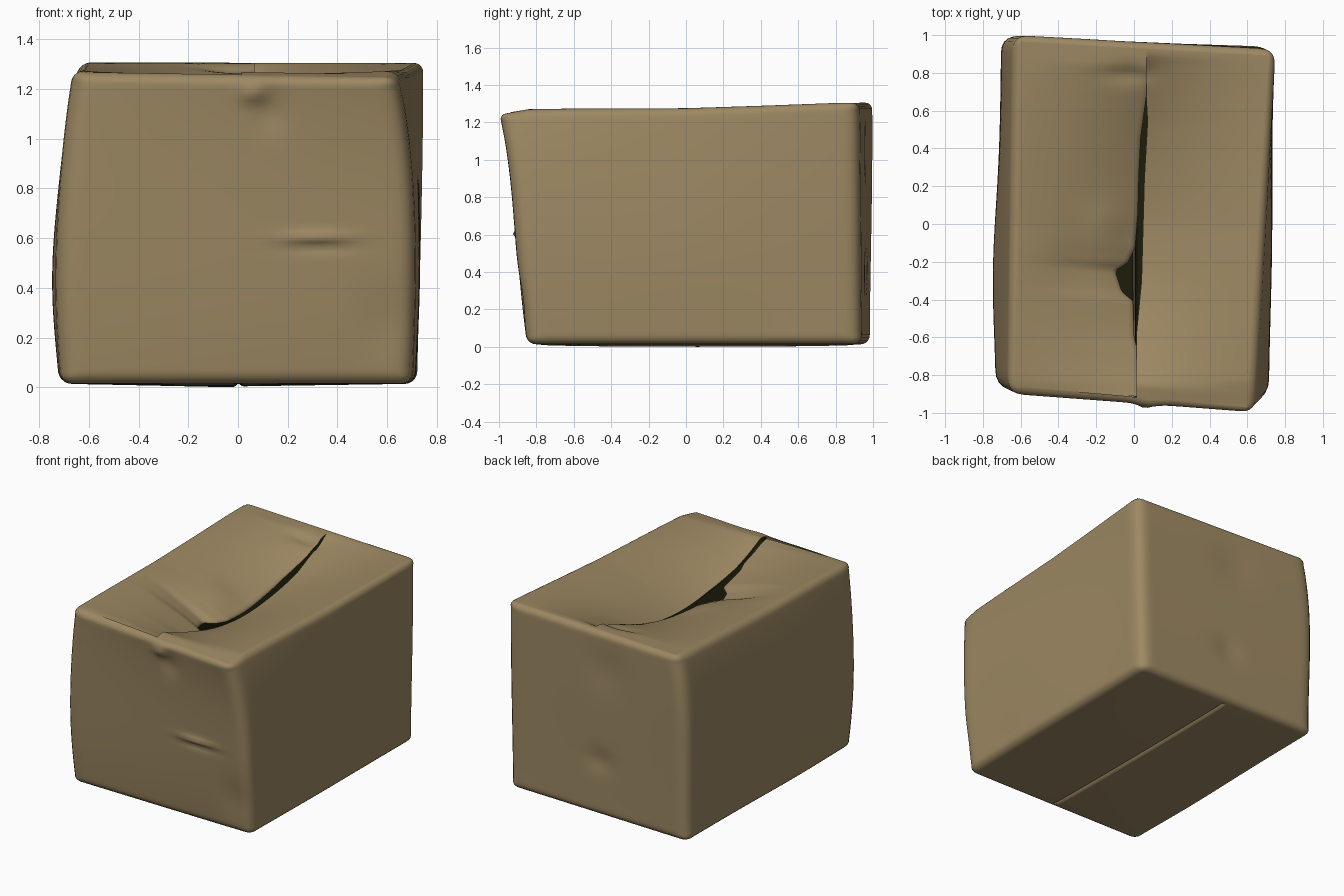
import bpy, math
from mathutils import Vector

if "Cube" in bpy.data.objects:
    bpy.data.objects.remove(bpy.data.objects["Cube"])


def material(name, rgb):
    m = bpy.data.materials.new(name)
    m.diffuse_color = (*rgb, 1)
    m.use_nodes = True
    m.node_tree.nodes["Principled BSDF"].inputs["Base Color"].default_value = m.diffuse_color
    return m


CARD = material("cardboard", (0.335, 0.246, 0.123))
DARK = material("dark_inside", (0.012, 0.0125, 0.0035))

# Corner outlines (front left, front right, back right, back left) by height
LEVELS = [
    (0.00, [(-.71, -.83), (.70, -.85), (.72, .94), (-.70, .985)]),
    (0.30, [(-.725, -.86), (.712, -.90), (.73, .935), (-.70, .99)]),
    (0.75, [(-.705, -.885), (.69, -.95), (.745, .93), (-.69, 1.0)]),
    (1.00, [(-.665, -.90), (.635, -1.005), (.75, .925), (-.635, 1.0)]),
]

# Dents, folds and bulges: centre, reach, push
DENTS = [
    ((.31, -.94, .60), (.13, .3, .022), (0, -.022, 0)),
    ((.33, -.94, .565), (.13, .3, .02), (0, .012, 0)),
    ((.06, -.95, 1.18), (.05, .3, .035), (0, -.025, 0)),
    ((.13, -.95, 1.10), (.06, .3, .08), (0, .015, 0)),
    ((.08, -.98, 1.25), (.07, .08, .05), (0, -.015, 0)),
    ((.60, -.92, .25), (.12, .3, .15), (0, .015, 0)),
    ((-.74, -.25, .40), (.2, .5, .4), (-.03, 0, 0)),
    ((.72, -.10, .40), (.2, .5, .4), (.01, 0, 0)),
    ((0, .98, .40), (.10, .2, .08), (0, -.014, 0)),
    ((-.05, .98, 1.05), (.15, .2, .15), (0, -.010, 0)),
    ((-.03, .80, 1.24), (.13, .05, .2), (0, 0, -.025)),
    ((-.15, 0, 1.12), (.12, .12, .2), (0, 0, .015)),
    ((-.30, -.20, 1.2), (.15, .15, .2), (0, 0, -.012)),
]


def battered(p):
    out = Vector(p)
    for c, r, d in DENTS:
        q = sum(((p[k] - c[k]) / r[k]) ** 2 for k in range(3))
        if q < 9:
            out += Vector(d) * math.exp(-q)
    return out


def interp(table, x):
    if x <= table[0][0]:
        return table[0][1]
    for (a, fa), (b, fb) in zip(table, table[1:]):
        if x <= b:
            return fa + (fb - fa) * (x - a) / (b - a)
    return table[-1][1]


def smooth_fit(table, x):
    """Cubic curve through the four level values."""
    total = 0
    for i, (a, f) in enumerate(table):
        for j, (b, _) in enumerate(table):
            if i != j:
                f *= (x - b) / (a - b)
        total += f
    return total


TOP = [(-1.0, 1.243), (-.95, 1.25), (-.9, 1.26), (-.84, 1.271), (-.6, 1.274), (0, 1.276),
       (.4, 1.289), (.8, 1.304), (1.0, 1.306)]


def top_z(y):
    return interp(TOP, y)


def corners(t, inset):
    res = []
    for i in range(4):
        x = smooth_fit([(h, c[i][0]) for h, c in LEVELS], t)
        y = smooth_fit([(h, c[i][1]) for h, c in LEVELS], t)
        res.append(Vector((x - math.copysign(inset, x), y - math.copysign(inset, y))))
    return res


def ring(t, inset, radius):
    """Rounded four-sided outline, counter-clockwise from above."""
    cs, pts = corners(t, inset), []
    for i in range(4):
        c, prev, nxt = cs[i], cs[i - 1], cs[(i + 1) % 4]
        a = c + (prev - c).normalized() * radius
        b = c + (nxt - c).normalized() * radius
        for k in range(6):
            s = k / 5
            pts.append(a * (1 - s) ** 2 + c * 2 * s * (1 - s) + b * s * s)
        end = nxt + (c - nxt).normalized() * radius
        pts += [b.lerp(end, k / 40) for k in range(1, 40)]
    return pts


def sheet(name, rows, closed=False, flip=False, thickness=0.02):
    """Card sheet from rows of points, dark on the inner face."""
    n = len(rows[0])
    verts = [battered(p) for r in rows for p in r]
    faces = []
    for i in range(len(rows) - 1):
        for j in range(n if closed else n - 1):
            k = (j + 1) % n
            f = (i * n + j, i * n + k, (i + 1) * n + k, (i + 1) * n + j)
            faces.append(f[::-1] if flip else f)
    me = bpy.data.meshes.new(name)
    me.from_pydata(verts, [], faces)
    me.materials.append(CARD)
    me.materials.append(DARK)
    for p in me.polygons:
        p.use_smooth = True
    ob = bpy.data.objects.new(name, me)
    bpy.context.collection.objects.link(ob)
    mod = ob.modifiers.new("card_thickness", "SOLIDIFY")
    mod.thickness, mod.offset, mod.material_offset = thickness, -1, 1
    mod.use_rim = False
    return ob


# Box walls, with rolled top and bottom edges
R_BOT, R_TOP, BASE, LAP = 0.05, 0.04, 0.014, 0.006
steps = []
for k in range(6):
    a = math.pi / 2 * k / 5
    steps.append((BASE + R_BOT * (1 - math.cos(a)), R_BOT * (1 - math.sin(a)), 0.02 + 0.07 * k / 5))
lo, hi = BASE + R_BOT, 1.277 - R_TOP
steps += [(lo + (hi - lo) * k / 56, 0, 0.09) for k in range(1, 57)]
for k in range(1, 6):
    a = math.pi / 2 * k / 5
    steps.append((hi + R_TOP * math.sin(a), R_TOP * (1 - math.cos(a)), 0.09 - 0.07 * k / 5))
rows = []
for z, inset, rad in steps:
    t = z / 1.277
    rows.append([(p.x, p.y, z + t * t * (top_z(p.y) - 1.277)) for p in ring(t, inset, rad)])
sheet("box_walls", rows, closed=True)

# Sagging top flaps; the left one has a torn bite and a turned-down free edge
LEFT_EDGE = [(-.62, .015), (-.55, -.005), (-.36, -.01), (-.31, -.07), (-.20, -.105),
             (-.16, -.04), (-.08, .0), (.1, .015), (.3, .02), (.5, .03), (.72, .06)]
RIGHT_EDGE = [(-.62, .014), (-.35, .04), (.2, .055), (.5, .072), (.72, .06)]


def flap(name, a, b, front, back, edge, depth, lip, flip):
    rows = []
    for j in range(91):
        v = j / 90
        outer, inner = a.lerp(b, v), front.lerp(back, v)
        inner.x = interp(edge, outer.y)
        s = min(1, max(0, (outer.y + 0.9) / 1.76))
        wave = max(0, math.sin(math.pi * s)) ** 0.85
        row = []
        for i in range(31):
            u = i / 30
            p = outer.lerp(inner, u)
            row.append((p.x, p.y, top_z(p.y) - depth * wave * (0.6 * u ** 1.1 + 0.4 * u * u)))
        x, y, z = row[-1]
        row += [(x + 0.003 * k, y, z - lip * wave * k / 2) for k in (1, 2) if lip]
        rows.append(row)
    sheet(name, rows, flip=flip, thickness=0.012)


def middle(p, q):
    return p.lerp(q, 0.5)


fl, fr, br, bl = corners(1.0, R_TOP - LAP)
flap("top_flap_left", fl, bl, middle(fl, fr), middle(bl, br), LEFT_EDGE, 0.2, 0.015, False)
flap("top_flap_right", fr, br, middle(fl, fr), middle(bl, br), RIGHT_EDGE, 0.21, 0, True)

# Bottom flaps, overlapping in a rolled seam
fl, fr, br, bl = corners(BASE / 1.277, R_BOT - LAP)
front, back = middle(fl, fr), middle(bl, br)
for name, a, b, low, gap, flip in (("bottom_flap_left", fl, bl, 0.0, .006, True),
                                   ("bottom_flap_right", fr, br, 0.004, -.006, False)):
    rows = []
    for j in range(41):
        outer, inner = a.lerp(b, j / 40), front.lerp(back, j / 40)
        inner.x = gap
        belly = max(0, math.sin(math.pi * j / 40)) ** 0.4
        row = []
        for i in range(41):
            u = 1 - (1 - i / 40) ** 2
            p = outer.lerp(inner, u)
            roll = 0.025 * max(0, 1 - abs(p.x - gap) / 0.03) ** 2
            row.append((p.x, p.y, BASE + (low - BASE) * u * belly + roll))
        rows.append(row)
    sheet(name, rows, flip=flip, thickness=0.012)
